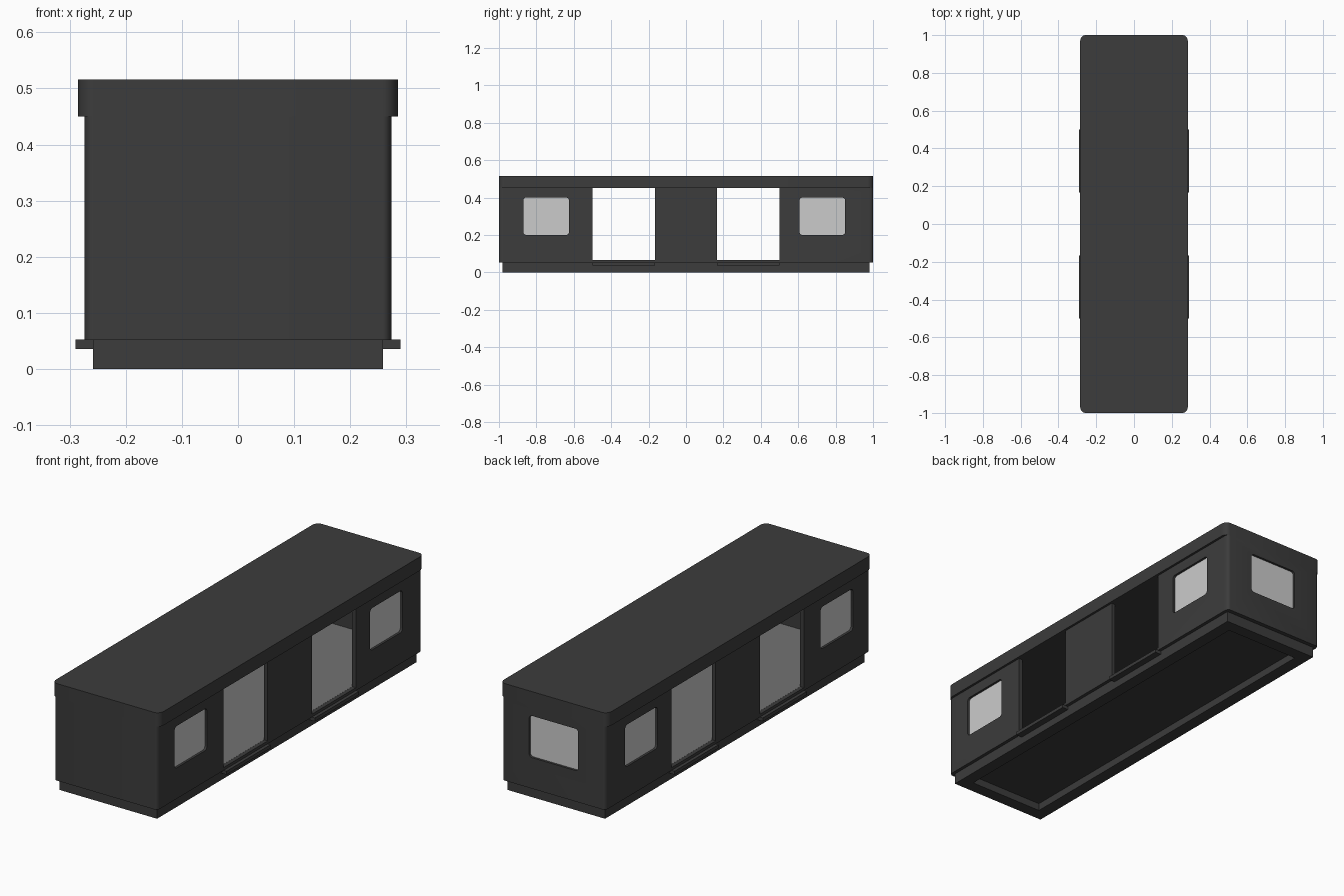
import bpy, bmesh, math
from mathutils import Vector

if "Cube" in bpy.data.objects:
    bpy.data.objects.remove(bpy.data.objects["Cube"])


def material(name, v):
    m = bpy.data.materials.new(name)
    m.diffuse_color = (v, v, v, 1)
    m.use_nodes = True
    m.node_tree.nodes["Principled BSDF"].inputs["Base Color"].default_value = m.diffuse_color
    return m


DARK = material("dark_shell", 0.045)
FLOOR = material("floor_grey", 0.17)


def rounded(hx, hy, rx, ry, n=5):
    """Outline of a rectangle with rounded corners, centred on the origin."""
    pts = []
    for k, (sx, sy) in enumerate(((1, 1), (-1, 1), (-1, -1), (1, -1))):
        for i in range(n + 1):
            a = math.radians(90 * k + 90 * i / n)
            pts.append((sx * (hx - rx) + rx * math.cos(a),
                        sy * (hy - ry) + ry * math.sin(a)))
    return pts


def prism(name, outline, axis, lo, hi, mat=None, centre=(0, 0)):
    """Extrude an outline along an axis from lo to hi."""
    def place(u, v):
        u, v = u + centre[0], v + centre[1]
        return {'z': (u, v, lo), 'x': (lo, u, v), 'y': (u, lo, v)}[axis]
    bm = bmesh.new()
    face = bm.faces.new([bm.verts.new(place(u, v)) for u, v in outline])
    ext = bmesh.ops.extrude_face_region(bm, geom=[face], use_keep_orig=True)
    move = Vector([(hi - lo) * (axis == a) for a in 'xyz'])
    bmesh.ops.translate(bm, vec=move, verts=[g for g in ext['geom']
                                             if isinstance(g, bmesh.types.BMVert)])
    bmesh.ops.recalc_face_normals(bm, faces=bm.faces)
    me = bpy.data.meshes.new(name)
    bm.to_mesh(me)
    bm.free()
    ob = bpy.data.objects.new(name, me)
    bpy.context.collection.objects.link(ob)
    if mat:
        me.materials.append(mat)
    return ob


def box(name, x0, x1, y0, y1, z0, z1, mat=None):
    return prism(name, [(x0, y0), (x1, y0), (x1, y1), (x0, y1)], 'z', z0, z1, mat)


def cut(ob, cutter):
    cutter.hide_render = True
    mod = ob.modifiers.new("cut", 'BOOLEAN')
    mod.operation, mod.solver, mod.object = 'DIFFERENCE', 'EXACT', cutter
    bpy.context.view_layer.objects.active = ob
    bpy.ops.object.modifier_apply(modifier=mod.name)
    bpy.data.objects.remove(cutter)


def smooth(ob):
    bpy.ops.object.select_all(action='DESELECT')
    ob.select_set(True)
    bpy.context.view_layer.objects.active = ob
    bpy.ops.object.shade_smooth_by_angle(angle=math.radians(30))


# Hollow wall shell
Z0, Z1, TOP = 0.052, 0.45, 0.516
walls = prism("wall_shell", rounded(0.274, 1.0, 0.016, 0.022), 'z', Z0, Z1, DARK)
cut(walls, box("cavity", -0.254, 0.254, -0.98, 0.98, 0, 0.6))

# Doorways through both sides
for s in (-1, 1):
    ya, yb = sorted((s * 0.167, s * 0.5))
    cut(walls, box("doorway", -0.4, 0.4, ya, yb, 0.066, 0.6))

# Side windows and back window openings
pane = rounded(0.122, 0.1, 0.016, 0.016)
pane_back = rounded(0.13, 0.1, 0.016, 0.016)
for y in (-0.748, 0.729):
    cut(walls, prism("window_hole", pane, 'x', -0.4, 0.4, centre=(y, 0.3)))
cut(walls, prism("window_hole", pane_back, 'y', 0.9, 1.1, centre=(0, 0.3)))
smooth(walls)

# Window glass set into the openings
for s in (-1, 1):
    for y, end in ((-0.748, "front"), (0.729, "rear")):
        lo, hi = sorted((s * 0.258, s * 0.263))
        prism(f"side_glass_{end}_{'right' if s > 0 else 'left'}",
              rounded(0.124, 0.102, 0.016, 0.016), 'x', lo, hi, centre=(y, 0.3))
prism("back_glass", rounded(0.132, 0.102, 0.016, 0.016), 'y', 0.984, 0.989,
      centre=(0, 0.3))

# Roof with overhanging band
smooth(prism("roof", rounded(0.285, 1.0, 0.027, 0.032), 'z', Z1, TOP, DARK))

# Base with a shallow recess underneath
base = box("base_frame", -0.258, 0.258, -0.98, 0.98, 0, 0.054, DARK)
cut(base, box("recess", -0.198, 0.198, -0.92, 0.92, -0.1, 0.036))

# Interior floor
box("floor", -0.2545, 0.2545, -0.981, 0.981, 0.053, 0.0665, FLOOR)

# Door sills
for s in (-1, 1):
    for t in (-1, 1):
        xa, xb = sorted((s * 0.25, s * 0.29))
        ya, yb = sorted((t * 0.167, t * 0.5))
        box(f"door_sill_{'right' if s > 0 else 'left'}_{'rear' if t > 0 else 'front'}",
            xa, xb, ya, yb, 0.036, 0.0525, DARK)
